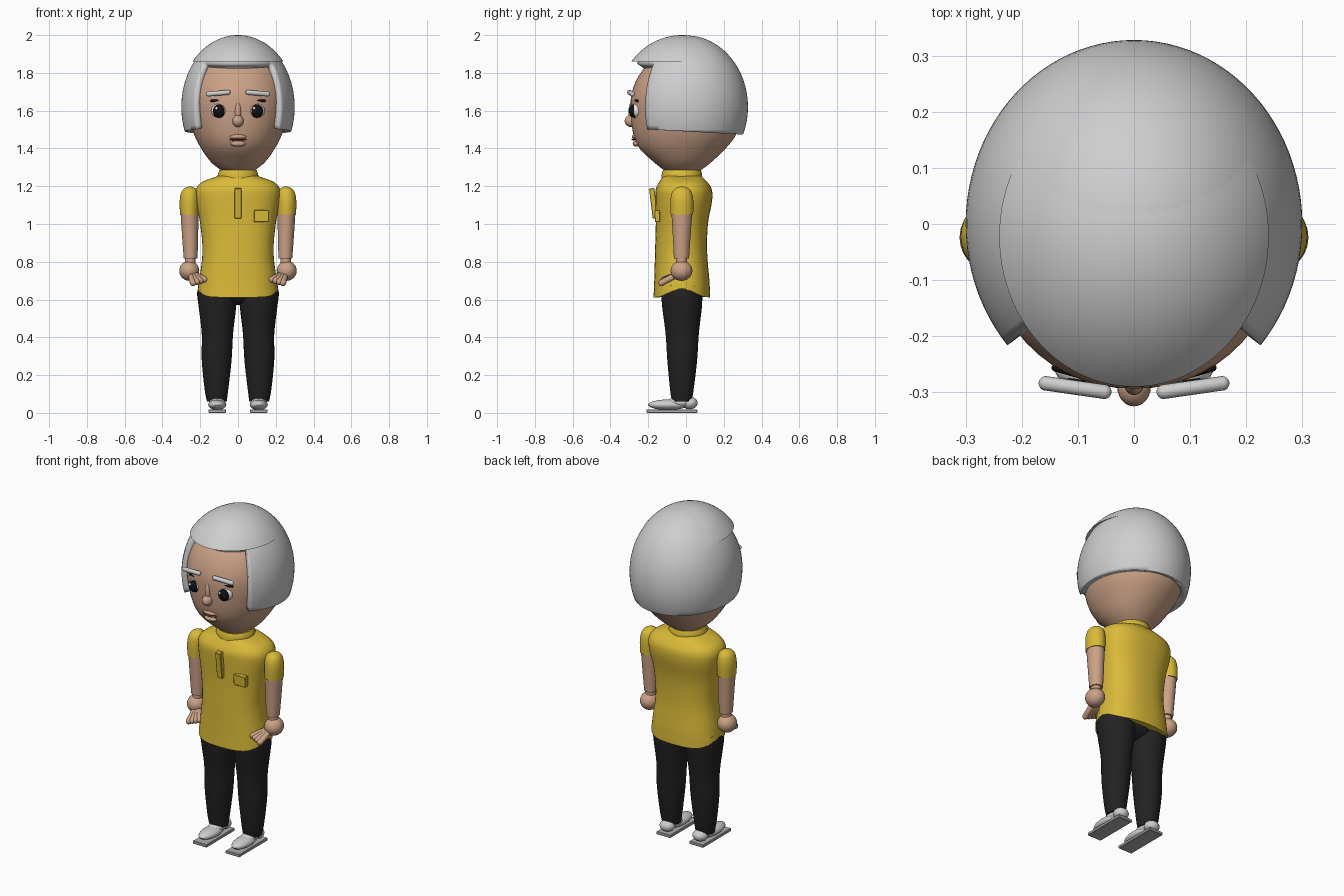
import bpy, bmesh, math
from mathutils import Vector, Matrix

if "Cube" in bpy.data.objects:
    bpy.data.objects.remove(bpy.data.objects["Cube"], do_unlink=True)


def material(name, r, g, b):
    m = bpy.data.materials.new(name)
    m.use_nodes = True
    m.diffuse_color = (r, g, b, 1)
    m.node_tree.nodes["Principled BSDF"].inputs["Base Color"].default_value = (r, g, b, 1)
    return m


SKIN = material("skin", 0.60, 0.36, 0.24)
YELLOW = material("yellow cloth", 0.70, 0.49, 0.04)
GREY = material("light grey", 0.62, 0.62, 0.63)
SOLE = material("sole grey", 0.42, 0.42, 0.42)
BLACK = material("black cloth", 0.016, 0.016, 0.016)
EYE = material("eye black", 0.006, 0.006, 0.006)
WHITE = material("eye white", 0.8, 0.8, 0.8)
LIP = material("lip line", 0.10, 0.04, 0.025)


def finish(bm, name, mat, angle=40):
    bmesh.ops.recalc_face_normals(bm, faces=bm.faces)
    me = bpy.data.meshes.new(name)
    bm.to_mesh(me)
    bm.free()
    ob = bpy.data.objects.new(name, me)
    bpy.context.collection.objects.link(ob)
    me.materials.append(mat)
    bpy.ops.object.select_all(action='DESELECT')
    ob.select_set(True)
    bpy.context.view_layer.objects.active = ob
    bpy.ops.object.shade_smooth_by_angle(angle=math.radians(angle))
    return ob


def loft(name, mat, rings, power=2, segs=40, steps=4, warp=None):
    """Smooth stack of oval rings: (z, half width, half depth, centre x, centre y)."""
    pts = [Vector(r) for r in rings]
    path = []
    for i in range(len(pts) - 1):
        p1, p2 = pts[i], pts[i + 1]
        p0, p3 = pts[max(i - 1, 0)], pts[min(i + 2, len(pts) - 1)]
        for k in range(steps):
            t = k / steps
            path.append(0.5 * (2 * p1 + (p2 - p0) * t + (2 * p0 - 5 * p1 + 4 * p2 - p3) * t ** 2
                               + (3 * p1 - p0 - 3 * p2 + p3) * t ** 3))
    path.append(pts[-1])
    bm = bmesh.new()
    loops = []
    for z, rx, ry, cx, cy in path:
        loop = []
        for k in range(segs):
            a = math.tau * k / segs
            c, s = math.cos(a), math.sin(a)
            x = math.copysign(abs(c) ** (2 / power), c)
            y = math.copysign(abs(s) ** (2 / power), s)
            loop.append(bm.verts.new((cx + rx * x, cy + ry * y, z)))
        loops.append(loop)
    for a, b in zip(loops, loops[1:]):
        for k in range(segs):
            n = (k + 1) % segs
            bm.faces.new((a[k], a[n], b[n], b[k]))
    bm.faces.new(loops[0])
    bm.faces.new(loops[-1])
    if warp:
        for v in bm.verts:
            warp(v.co)
    return finish(bm, name, mat)


def ball(name, mat, pos, size, turn=0, segs=24):
    bm = bmesh.new()
    bmesh.ops.create_uvsphere(bm, u_segments=segs, v_segments=segs // 2, radius=1)
    m = Matrix.Translation(pos) @ Matrix.Rotation(turn, 4, 'Z') @ Matrix.Diagonal((*size, 1))
    bmesh.ops.transform(bm, matrix=m, verts=bm.verts)
    return finish(bm, name, mat)


def capsule(name, mat, a, b, r, segs=16):
    a, b = Vector(a), Vector(b)
    bm = bmesh.new()
    bmesh.ops.create_uvsphere(bm, u_segments=segs, v_segments=9, radius=r)
    for v in bm.verts:
        if v.co.z > 0:
            v.co.z += (b - a).length
    m = Matrix.Translation(a) @ (b - a).to_track_quat('Z', 'Y').to_matrix().to_4x4()
    bmesh.ops.transform(bm, matrix=m, verts=bm.verts)
    return finish(bm, name, mat)


def box(name, mat, pos, size, tilt=0):
    bm = bmesh.new()
    bmesh.ops.create_cube(bm, size=1)
    m = Matrix.Translation(pos) @ Matrix.Rotation(tilt, 4, 'X') @ Matrix.Diagonal((*size, 1))
    bmesh.ops.transform(bm, matrix=m, verts=bm.verts)
    bmesh.ops.bevel(bm, geom=bm.edges[:], offset=0.003, segments=1, affect='EDGES')
    return finish(bm, name, mat, 20)


# Head, nose and mouth
loft("head", SKIN, [
    (1.265, .05, .06, 0, -.015), (1.285, .09, .098, 0, -.018), (1.33, .145, .155, 0, -.018),
    (1.40, .195, .228, 0, -.018), (1.48, .235, .274, 0, -.006), (1.60, .265, .293, 0, 0),
    (1.70, .265, .286, 0, 0), (1.80, .235, .24, 0, 0), (1.88, .18, .17, 0, .01),
    (1.95, .06, .06, 0, .01)], power=2.1, segs=56)
ball("nose", SKIN, (0, -.29, 1.545), (.03, .035, .032))
ball("nose_bridge", SKIN, (0, -.283, 1.59), (.018, .022, .06))
ball("lower_lip", SKIN, (0, -.262, 1.425), (.04, .02, .016))
ball("upper_lip", SKIN, (0, -.267, 1.462), (.045, .02, .014))
ball("mouth", LIP, (0, -.268, 1.447), (.046, .022, .005))

# Hair shell, open over the face
bm = bmesh.new()
bmesh.ops.create_uvsphere(bm, u_segments=96, v_segments=48, radius=1)
open_faces = [f for f in bm.faces if f.calc_center_median().z < .62
              and -f.calc_center_median().y > abs(f.calc_center_median().x) * .9]
bmesh.ops.delete(bm, geom=open_faces, context='FACES')
bmesh.ops.transform(bm, verts=bm.verts, matrix=Matrix.Translation((0, 0, 1.62))
                    @ Matrix.Diagonal((.30, .328, .378, 1)))
bmesh.ops.bisect_plane(bm, geom=bm.verts[:] + bm.edges[:] + bm.faces[:], plane_co=(0, 0, 1.49),
                       plane_no=(0, .055, 1), clear_inner=True)
hair = finish(bm, "hair", GREY)
shell = hair.modifiers.new("thickness", 'SOLIDIFY')
shell.thickness = .045
shell.offset = -1

# Fringe cap with a flat underside
bm = bmesh.new()
bmesh.ops.create_uvsphere(bm, u_segments=96, v_segments=48, radius=1)
bmesh.ops.transform(bm, verts=bm.verts, matrix=Matrix.Translation((0, -.022, 1.62))
                    @ Matrix.Diagonal((.31, .346, .38, 1)))
cut = bmesh.ops.bisect_plane(bm, geom=bm.verts[:] + bm.edges[:] + bm.faces[:],
                             plane_co=(0, 0, 1.86), plane_no=(0, 0, 1), clear_inner=True)
bmesh.ops.contextual_create(bm, geom=[e for e in cut["geom_cut"] if isinstance(e, bmesh.types.BMEdge)])
finish(bm, "fringe", GREY)


# Shirt, with the hem raised at the sides
def raise_hem(co):
    if co.z < .66:
        co.z += .04 * min(1, abs(co.x) / .21) ** 8


loft("shirt", YELLOW, [
    (.612, .212, .15, 0, -.022), (.70, .205, .146, 0, -.022), (.85, .188, .138, 0, -.026),
    (1.0, .20, .138, 0, -.022), (1.12, .222, .15, 0, -.012), (1.185, .222, .148, 0, -.012),
    (1.225, .185, .125, 0, -.015), (1.255, .10, .10, 0, -.02)], power=2.4, segs=48, warp=raise_hem)
loft("collar", YELLOW, [(1.235, .108, .108, 0, -.022), (1.262, .107, .107, 0, -.022),
                        (1.285, .098, .10, 0, -.022)])
box("placket", YELLOW, (0, -.172, 1.11), (.036, .028, .16), .12)
box("pocket", YELLOW, (.125, -.152, 1.042), (.08, .028, .064), .05)
ball("pelvis", BLACK, (0, -.02, .65), (.17, .10, .08))

for s, side in ((1, "left"), (-1, "right")):
    # Eyes and brows
    ball(side + "_eye_white", WHITE, (s * .1, -.262, 1.6), (.043, .03, .038), s * .3)
    ball(side + "_iris", EYE, (s * .1, -.272, 1.598), (.034, .03, .036), s * .3)
    ball(side + "_eye_glint", WHITE, (s * .1 - .014, -.296, 1.612), (.008, .006, .008))
    capsule(side + "_lash", EYE, (s * .07, -.276, 1.655), (s * .14, -.256, 1.652), .007)
    capsule(side + "_brow", GREY, (s * .053, -.299, 1.697), (s * .157, -.284, 1.688), .013)

    # Arm
    loft(side + "_sleeve", YELLOW, [
        (1.05, .049, .060, s * .258, -.022), (1.12, .051, .061, s * .258, -.022),
        (1.165, .045, .053, s * .256, -.022), (1.188, .030, .036, s * .255, -.022),
        (1.199, .006, .008, s * .254, -.022)], segs=28)
    loft(side + "_forearm", SKIN, [
        (.818, .036, .040, s * .251, -.024), (.92, .042, .046, s * .253, -.023),
        (1.06, .047, .055, s * .257, -.022)], segs=28)
    loft(side + "_wrist", SKIN, [(.77, .028, .03, s * .254, -.024),
                                 (.83, .027, .03, s * .252, -.024)], segs=24)
    ball(side + "_hand", SKIN, (s * .258, -.024, .752), (.053, .058, .053))
    for k in range(4):
        tip = Vector((s * (.178 + .020 * k), -.112 - .006 * k, .706 - .006 * k))
        capsule(side + "_finger_" + str(k + 1), SKIN, (s * (.222 + .009 * k), -.055, .728), tip, .017)

    # Leg and footwear
    loft(side + "_trouser_leg", BLACK, [
        (.06, .052, .052, s * .112, -.022), (.12, .062, .062, s * .114, -.022),
        (.28, .079, .079, s * .113, -.020), (.42, .083, .088, s * .109, -.020),
        (.56, .099, .105, s * .109, -.021), (.64, .104, .107, s * .112, -.022),
        (.70, .085, .09, s * .11, -.022)], segs=32)
    ball(side + "_shoe", GREY, (s * .11, -.095, .043), (.048, .105, .028))
    ball(side + "_heel", GREY, (s * .11, .02, .052), (.044, .042, .033))
    ball(side + "_instep", GREY, (s * .11, -.035, .055), (.044, .075, .027))
    box(side + "_sole", SOLE, (s * .11, -.075, .009), (.094, .27, .018))
